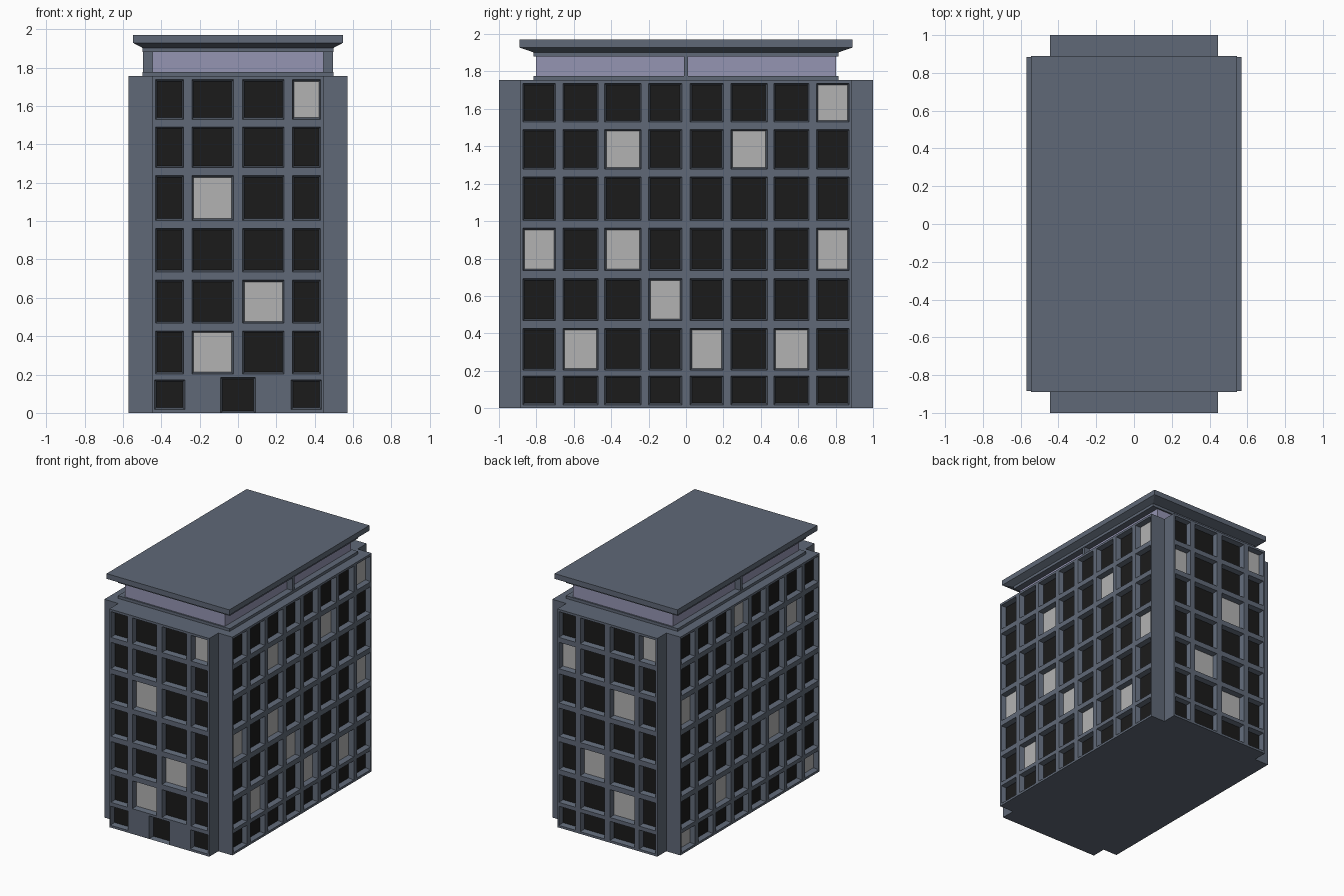
import bpy, bmesh, math
from mathutils import Matrix, Vector

if "Cube" in bpy.data.objects:
    bpy.data.objects.remove(bpy.data.objects["Cube"])


def material(name, rgb):
    m = bpy.data.materials.new(name)
    m.diffuse_color = (*rgb, 1)
    m.use_nodes = True
    m.node_tree.nodes["Principled BSDF"].inputs["Base Color"].default_value = m.diffuse_color
    return m


WALL = material("wall_paint", (0.115, 0.14, 0.185))
DARK = material("dark_window", (0.011, 0.011, 0.011))
LIT = material("lit_window", (0.45, 0.45, 0.45))
GLASS = material("penthouse_glass", (0.30, 0.30, 0.45))


def finish(name, bm, mats):
    bmesh.ops.remove_doubles(bm, verts=bm.verts, dist=1e-5)
    me = bpy.data.meshes.new(name)
    bm.to_mesh(me)
    bm.free()
    for m in mats:
        me.materials.append(m)
    ob = bpy.data.objects.new(name, me)
    bpy.context.collection.objects.link(ob)
    return ob


def frustum(name, bottom, top, z0, z1, mat):
    """Rectangular block given by bottom and top half sizes."""
    bm = bmesh.new()
    rings = [[bm.verts.new((sx * hx, sy * hy, z))
              for sx, sy in ((-1, -1), (1, -1), (1, 1), (-1, 1))]
             for (hx, hy), z in ((bottom, z0), (top, z1))]
    lo, hi = rings
    bm.faces.new(lo[::-1])
    bm.faces.new(hi)
    for i in range(4):
        j = (i + 1) % 4
        bm.faces.new((lo[i], lo[j], hi[j], hi[i]))
    return finish(name, bm, [mat])


DEPTH, TAPER = 0.04, 0.009


def panel(bm, rot, dist, u0, u1, z0, z1, cols, rows, lit=()):
    """Flat wall with a tapered recess at every column/row crossing."""
    def quad(pts, mat):
        f = bm.faces.new([bm.verts.new(rot @ Vector((u, d - dist, z))) for u, d, z in pts])
        f.material_index = mat

    us = [u0] + [e for c in cols for e in c] + [u1]
    zs = [z0] + [e for r in rows for e in r] + [z1]
    for i in range(len(us) - 1):
        for j in range(len(zs) - 1):
            a, b, c, d = us[i], us[i + 1], zs[j], zs[j + 1]
            if b - a < 1e-4 or d - c < 1e-4:
                continue
            outer = [(a, 0, c), (b, 0, c), (b, 0, d), (a, 0, d)]
            if not (i % 2 and j % 2):
                quad(outer, 0)
                continue
            t = TAPER
            inner = [(a + t, DEPTH, c + t), (b - t, DEPTH, c + t),
                     (b - t, DEPTH, d - t), (a + t, DEPTH, d - t)]
            for k in range(4):
                n = (k + 1) % 4
                quad((outer[k], outer[n], inner[n], inner[k]), 0)
            row = len(rows) - 1 - j // 2          # counted from the top
            quad(inner, 2 if (row, i // 2) in lit else 1)


ROWS = [(0.018, 0.172), (0.203, 0.427), (0.468, 0.692), (0.735, 0.962),
        (1.003, 1.237), (1.278, 1.49), (1.53, 1.737)]
END_COLS = [(-0.43, -0.283), (-0.24, -0.024), (0.024, 0.24), (0.283, 0.43)]
half = [(0.022, 0.2), (0.24, 0.435), (0.47, 0.658), (0.698, 0.872)]
SIDE_COLS = [(-b, -a) for a, b in reversed(half)] + half
W, L, WX, WY, H = 0.57, 1.0, 0.445, 0.885, 1.755


def facade(name, degrees, build):
    bm = bmesh.new()
    build(bm, Matrix.Rotation(math.radians(degrees), 3, 'Z'))
    finish(name, bm, [WALL, DARK, LIT])


def front(bm, rot):
    panel(bm, rot, L, -WX, WX, 0.19, H, END_COLS, ROWS[1:],
          {(0, 3), (2, 1), (4, 2), (5, 1)})
    # ground floor: window, door, window
    panel(bm, rot, L, -WX, -0.2, 0, 0.19, [(-0.435, -0.277)], ROWS[:1])
    panel(bm, rot, L, -0.2, 0.2, 0, 0.19, [(-0.09, 0.09)], [(0, 0.185)])
    panel(bm, rot, L, 0.2, WX, 0, 0.19, [(0.277, 0.435)], ROWS[:1])


facade("front_facade", 0, front)
facade("back_facade", 180, lambda bm, r: panel(
    bm, r, L, -WX, WX, 0, H, END_COLS, ROWS,
    {(0, 3), (1, 0), (2, 2), (4, 1), (5, 2)}))
facade("right_facade", 90, lambda bm, r: panel(
    bm, r, W, -WY, WY, 0, H, SIDE_COLS, ROWS,
    {(0, 7), (1, 2), (1, 5), (3, 0), (3, 2), (3, 7), (4, 3), (5, 1), (5, 4), (5, 6)}))
facade("left_facade", 270, lambda bm, r: panel(
    bm, r, W, -WY, WY, 0, H, SIDE_COLS, ROWS,
    {(0, 3), (1, 6), (2, 0), (3, 2), (4, 5), (5, 2), (6, 0), (6, 7)}))

# Building shell: notched corners, floor and roof deck (facades fill the gaps)
plan = [(-WX, -L), (WX, -L), (WX, -WY), (W, -WY), (W, WY), (WX, WY),
        (WX, L), (-WX, L), (-WX, WY), (-W, WY), (-W, -WY), (-WX, -WY)]
bm = bmesh.new()
lo = [bm.verts.new((x, y, 0)) for x, y in plan]
hi = [bm.verts.new((x, y, H)) for x, y in plan]
bm.faces.new(lo[::-1])
bm.faces.new(hi)
for i in range(12):
    if i % 3:
        j = (i + 1) % 12
        bm.faces.new((lo[i], lo[j], hi[j], hi[i]))
finish("building_shell", bm, [WALL])

# Penthouse: sill, glass band, side mullions, head rail
frustum("penthouse_sill", (0.497, 0.815), (0.497, 0.815), H, 1.777, WALL)
frustum("penthouse_glass_band", (0.445, 0.803), (0.445, 0.803), 1.777, 1.88, GLASS)
frustum("penthouse_mullion", (0.495, 0.012), (0.495, 0.012), 1.777, 1.88, WALL)
frustum("penthouse_head_rail", (0.497, 0.815), (0.497, 0.815), 1.88, 1.902, WALL)

# Overhanging roof with sloped soffit
frustum("roof_soffit", (0.497, 0.815), (0.546, 0.89), 1.902, 1.928, WALL)
frustum("roof_slab", (0.546, 0.89), (0.546, 0.89), 1.928, 1.97, WALL)
